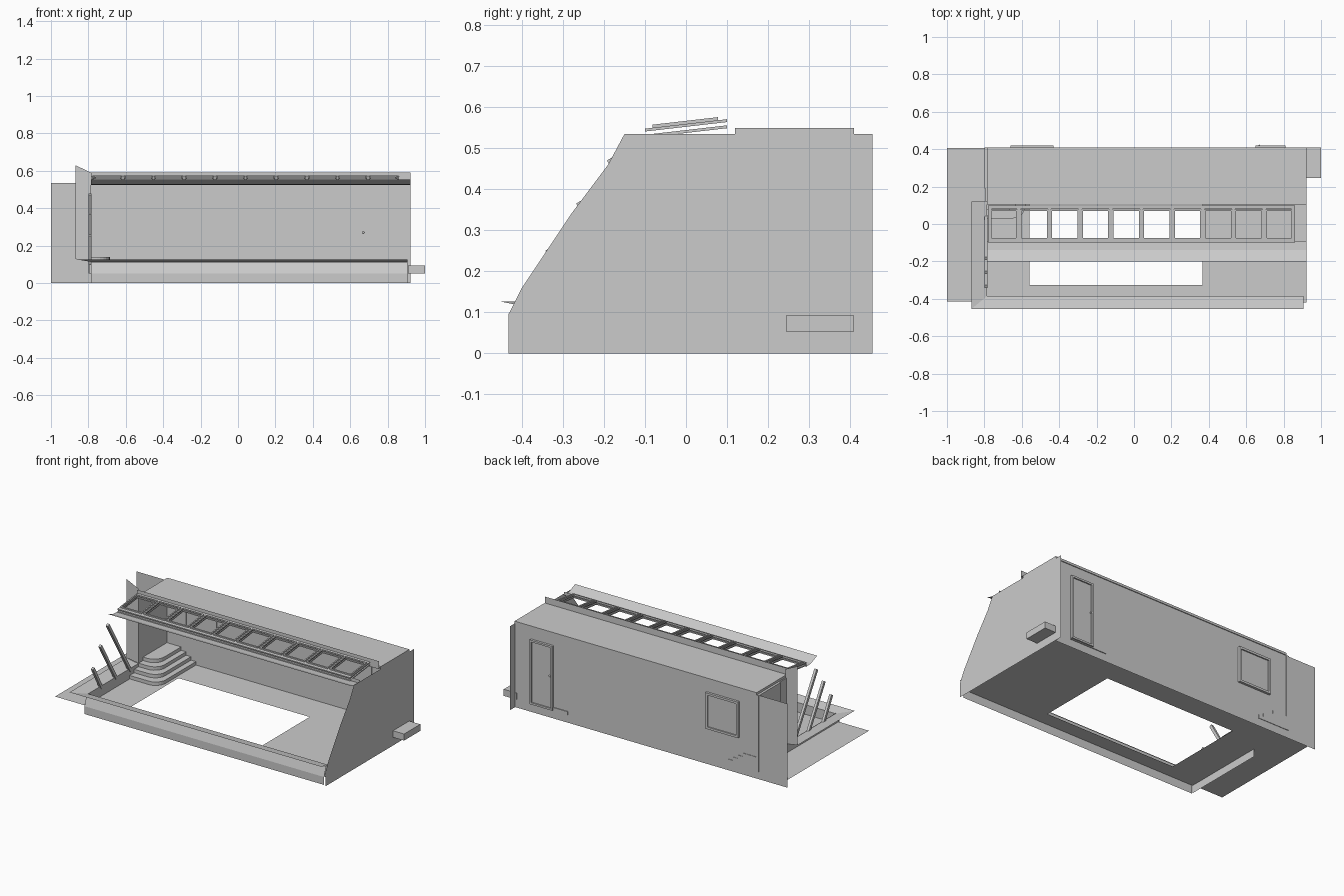
import bpy, bmesh, math
from mathutils import Vector

if "Cube" in bpy.data.objects:
    bpy.data.objects.remove(bpy.data.objects["Cube"])


def mesh_obj(name, verts, faces):
    me = bpy.data.meshes.new(name)
    me.from_pydata(verts, [], faces)
    me.update()
    ob = bpy.data.objects.new(name, me)
    bpy.context.collection.objects.link(ob)
    return ob


def panel(name, *pts):
    # single flat sheet
    return mesh_obj(name, pts, [list(range(len(pts)))])


BOX_FACES = [(0, 1, 3, 2), (4, 6, 7, 5), (0, 4, 5, 1), (2, 3, 7, 6), (0, 2, 6, 4), (1, 5, 7, 3)]


def box_verts(x, y, z, slope=0.0):
    return [(a, b, c + slope * b) for a in x for b in y for c in z]


def boxes(name, specs, slope=0.0):
    # several boxes joined in one object, optionally pitched along y
    verts, faces = [], []
    for x, y, z in specs:
        n = len(verts)
        verts += box_verts(x, y, z, slope)
        faces += [tuple(i + n for i in f) for f in BOX_FACES]
    return mesh_obj(name, verts, faces)


def prism(name, outline, z0, z1):
    n = len(outline)
    v = [(x, y, z0) for x, y in outline] + [(x, y, z1) for x, y in outline]
    f = [list(range(n))[::-1], list(range(n, 2 * n))]
    f += [(i, (i + 1) % n, n + (i + 1) % n, n + i) for i in range(n)]
    return mesh_obj(name, v, f)


L, R = -0.785, 0.922      # left and right wall planes
BACK, FRONT = 0.405, -0.42
FLOOR, TOP = 0.05, 0.535

# floor with pool opening
hx, hy = (-0.56, 0.365), (-0.327, 0.20)
outer = [(L, FRONT), (R, FRONT), (R, BACK), (L, BACK)]
inner = [(hx[0], hy[0]), (hx[1], hy[0]), (hx[1], hy[1]), (hx[0], hy[1])]
mesh_obj("pool_floor", [(x, y, FLOOR) for x, y in outer + inner],
         [(i, (i + 1) % 4, 4 + (i + 1) % 4, 4 + i) for i in range(4)])
panel("outside_deck", (-1, -0.415, FLOOR), (L, -0.415, FLOOR), (L, BACK, FLOOR), (-1, BACK, FLOOR))

# walls
panel("back_wall", (-1, BACK, 0), (R, BACK, 0), (R, BACK, TOP), (-1, BACK, TOP))
profile = [(-0.433, 0), (0.455, 0), (0.455, TOP), (-0.15, TOP), (-0.19, 0.46),
           (-0.28, 0.34), (-0.40, 0.16), (-0.433, 0.095)]
panel("right_wall", *[(R, y, z) for y, z in profile])
boxes("left_wall", [((-0.80, L), (0.19, 0.41), (FLOOR, TOP)),
                    ((-0.793, L), (0.12, 0.19), (FLOOR, TOP))])
panel("left_fin", (-0.87, 0.12, 0.128), (L, 0.12, 0.115), (L, 0.12, 0.59), (-0.87, 0.12, 0.63))

# curb below the glazing
mesh_obj("front_curb",
         [(x, y, z) for x in (L, 0.905) for y, z in
          ((-0.425, 0), (-0.425, 0.05), (-0.405, 0.112), (-0.388, 0.112), (-0.388, 0.05))],
         [(i, i + 5, i + 6, i + 1) for i in range(4)])
panel("left_curb", (L, FRONT, 0), (L, 0.12, 0), (L, 0.12, 0.115), (L, -0.39, 0.115), (L, FRONT, 0.05))

# mitred sill, outer edge raised
mesh_obj("sill",
         [(0.905, -0.455, 0.127), (-0.87, -0.455, 0.127), (-0.87, 0.12, 0.127),
          (0.905, -0.385, 0.113), (L, -0.385, 0.113), (L, 0.12, 0.113)],
         [(0, 3, 4, 1), (1, 4, 5, 2)])

# roof and upstand
boxes("flat_roof", [((L, R), (0.12, 0.41), (TOP, 0.55))])
panel("roof_upstand", (L, 0.105, 0.54), (R, 0.105, 0.54), (R, 0.105, 0.59), (L, 0.105, 0.59))
panel("roof_front_strip", (L, 0.105, 0.549), (R, 0.105, 0.549), (R, 0.12, 0.549), (L, 0.12, 0.549))

# eaves beam in front of the skylight
mesh_obj("eaves_flashing",
         [(x, y, z) for x in (L, R) for y, z in
          ((-0.20, 0.553), (-0.14, 0.528), (-0.09, 0.524), (-0.09, 0.545))],
         [(i, i + 4, i + 5, i + 1) for i in range(3)])

# pitched skylight: lower liner, base grid, upper sashes
SLOPE, PITCH, X0, N = 0.115, 0.164, -0.78, 10
x_end = X0 + N * PITCH


def grid(name, z, rail, bar):
    specs = [((X0, x_end), (-0.1, -0.1 + rail), z), ((X0, x_end), (0.1 - rail, 0.1), z)]
    for i in range(N + 1):
        c = min(max(X0 + i * PITCH, X0 + bar / 2), x_end - bar / 2)
        specs.append(((c - bar / 2, c + bar / 2), (-0.1 + rail, 0.1 - rail), z))
    return boxes(name, specs, SLOPE)


grid("skylight_liner", (0.5375, 0.5445), 0.015, 0.012)
grid("skylight_base", (0.5525, 0.5595), 0.02, 0.018)
for i in range(N):
    a, b = X0 + i * PITCH + 0.006, X0 + (i + 1) * PITCH - 0.006
    z, w = (0.5595, 0.567), 0.008
    boxes("skylight_sash", [((a, b), (-0.082, -0.082 + w), z), ((a, b), (0.078 - w, 0.078), z),
                            ((a, a + w), (-0.082 + w, 0.078 - w), z),
                            ((b - w, b), (-0.082 + w, 0.078 - w), z)], SLOPE)

# slanted mullions of the left gable
for (y0, z0), (y1, z1) in (((-0.25, 0.10), (-0.335, 0.255)),
                           ((-0.10, 0.10), (-0.26, 0.37)),
                           ((0.04, 0.10), (-0.185, 0.475))):
    d = Vector((0, y1 - y0, z1 - z0))
    ob = boxes("gable_mullion", [((-0.008, 0.008), (-0.009, 0.009), (-d.length / 2, d.length / 2))])
    ob.rotation_euler = (math.atan2(-d.y, d.z), 0, 0)
    ob.location = (-0.79, (y0 + y1) / 2, (z0 + z1) / 2)


# framed leaf set in the back wall
def framed(name, x, z, w):
    y = (0.40, 0.42)
    boxes(name + "_frame", [((x[0], x[0] + w), y, z), ((x[1] - w, x[1]), y, z),
                            ((x[0] + w, x[1] - w), y, (z[0], z[0] + w)),
                            ((x[0] + w, x[1] - w), y, (z[1] - w, z[1]))])
    boxes(name + "_leaf", [((x[0] + w, x[1] - w), (0.402, 0.412), (z[0] + w, z[1] - w))])


framed("window", (-0.66, -0.43), (0.23, 0.46), 0.014)
framed("door", (0.65, 0.81), (0.055, 0.465), 0.012)
for y in (0.397, 0.418):
    bpy.ops.mesh.primitive_uv_sphere_add(segments=10, ring_count=6, radius=0.006, location=(0.67, y, 0.27))
    bpy.context.object.name = "door_knob"
boxes("door_step", [((0.55, 0.81), (0.34, 0.41), (FLOOR, 0.072))])

# rounded corner steps inside
for i in range(4):
    x1, y0, r = -0.58 - 0.035 * i, 0.03 + 0.045 * i, 0.07
    arc = [(x1 - r + r * math.cos(t), y0 + r - r * math.sin(t))
           for t in [math.pi / 2 * (1 - k / 6) for k in range(7)]]
    prism("corner_step", [(L, y0)] + arc + [(x1, 0.408), (L, 0.408)],
          FLOOR + 0.022 * i, FLOOR + 0.022 * (i + 1))

# outside bench box on the right wall
boxes("side_box", [((0.91, 1.0), (0.245, 0.408), (0.052, 0.094))])
